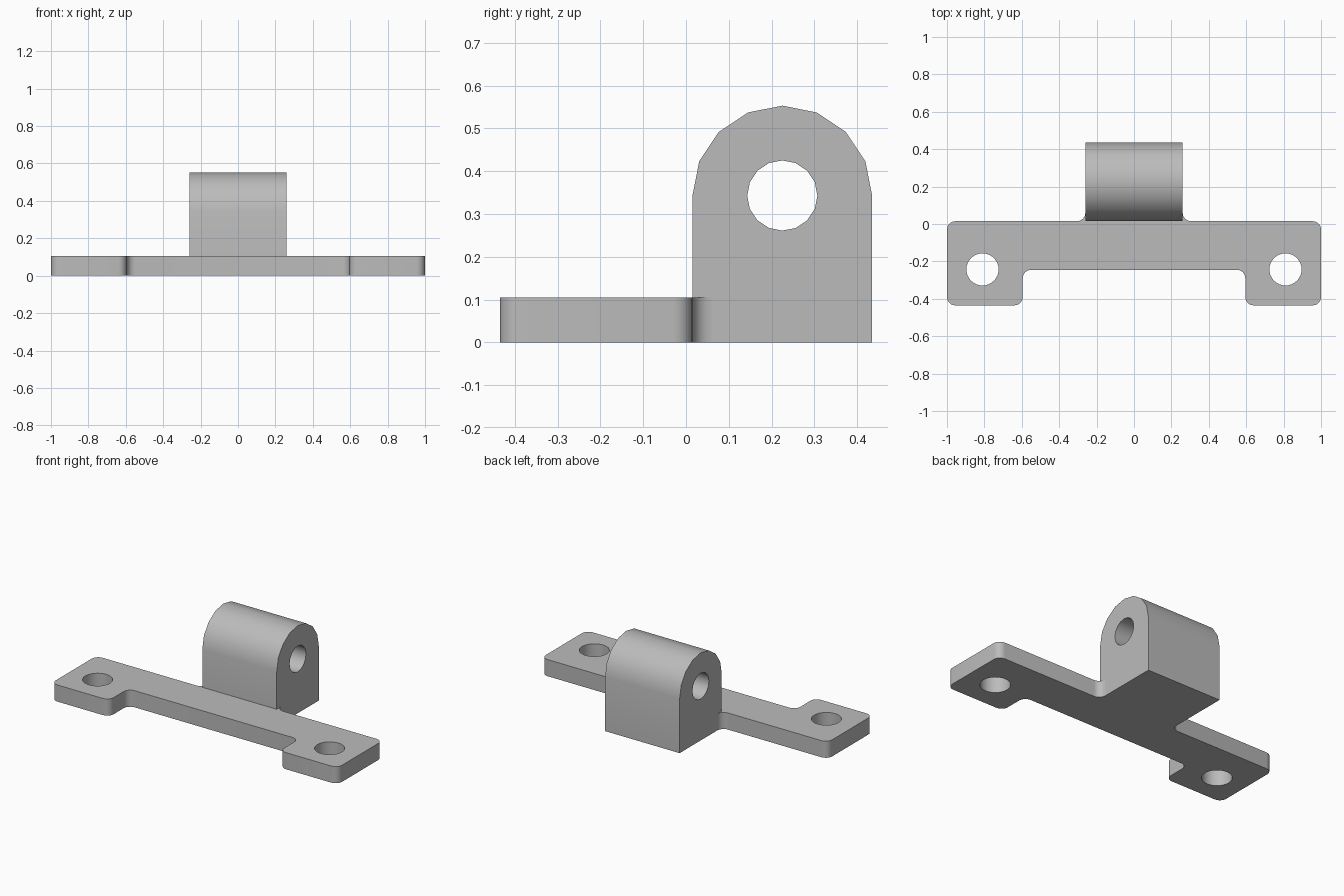
import bpy
import bmesh
from math import cos, sin, pi, radians
from mathutils import Vector

cube = bpy.data.objects.get("Cube")
if cube:
    bpy.data.objects.remove(cube, do_unlink=True)

GREY = (0.5, 0.5, 0.5, 1.0)
grey = bpy.data.materials.new("plain grey")
grey.use_nodes = True
grey.diffuse_color = GREY
grey.node_tree.nodes["Principled BSDF"].inputs["Base Color"].default_value = GREY

PLATE_HEIGHT = 0.105
BLOCK_HALF_WIDTH = 0.26
BLOCK_FRONT = 0.015
ROUNDING = 0.045


def arc(cx, cy, r, start, end, steps):
    return [Vector((cx + r * cos(start + (end - start) * i / steps),
                    cy + r * sin(start + (end - start) * i / steps)))
            for i in range(steps + 1)]


def circle(cx, cy, r, sides):
    return arc(cx, cy, r, 0, 2 * pi, sides)[:-1]


def rounded(before, corner, after, r, steps=6):
    """Points of a fillet replacing one right-angled corner."""
    a = (before - corner).normalized()
    b = (after - corner).normalized()
    centre = corner + r * (a + b)
    turn = [pi / 2 * i / steps for i in range(steps + 1)]
    return [centre - r * (b * cos(t) + a * sin(t)) for t in turn]


def extruded(name, loops, place, offset):
    """Fill an outline with holes and extrude it into a solid."""
    bm = bmesh.new()
    edges = []
    for loop in loops:
        verts = [bm.verts.new(place(p)) for p in loop]
        edges += [bm.edges.new((v, verts[i - 1])) for i, v in enumerate(verts)]
    bmesh.ops.triangle_fill(bm, edges=edges, use_beauty=True)
    result = bmesh.ops.extrude_face_region(bm, geom=bm.faces[:],
                                           use_keep_orig=True)
    moved = [g for g in result["geom"] if isinstance(g, bmesh.types.BMVert)]
    bmesh.ops.translate(bm, verts=moved, vec=offset)
    bmesh.ops.recalc_face_normals(bm, faces=bm.faces[:])
    mesh = bpy.data.meshes.new(name)
    bm.to_mesh(mesh)
    bm.free()
    mesh.materials.append(grey)
    obj = bpy.data.objects.new(name, mesh)
    bpy.context.collection.objects.link(obj)
    bpy.ops.object.select_all(action="DESELECT")
    obj.select_set(True)
    bpy.context.view_layer.objects.active = obj
    bpy.ops.object.shade_smooth_by_angle(angle=radians(30))
    return obj


# Base plate: half outline with rounded corners, mirrored across x
corners = [Vector(p) for p in (
    (0, -0.245), (0.595, -0.245), (0.595, -0.435), (1, -0.435),
    (1, BLOCK_FRONT), (BLOCK_HALF_WIDTH, BLOCK_FRONT), (BLOCK_HALF_WIDTH, 1))]
half = []
for before, corner, after in zip(corners, corners[1:], corners[2:]):
    half += rounded(before, corner, after, ROUNDING)
half.append(Vector((BLOCK_HALF_WIDTH, BLOCK_FRONT)))
outline = half + [Vector((-p.x, p.y)) for p in reversed(half)]
screw_holes = [circle(side * 0.81, -0.243, 0.086, 32) for side in (-1, 1)]
extruded("base_plate", [outline] + screw_holes,
         lambda p: (p.x, p.y, 0), (0, 0, PLATE_HEIGHT))

# Pivot block: arched side profile with a through bore
AXIS_Y, AXIS_Z, ARCH = 0.225, 0.343, 0.21
profile = arc(AXIS_Y, AXIS_Z, ARCH, 0, pi, 8)
profile += [Vector((AXIS_Y - ARCH, 0)), Vector((AXIS_Y + ARCH, 0))]
bore = circle(AXIS_Y, AXIS_Z, 0.082, 16)
extruded("pivot_block", [profile, bore],
         lambda p: (-BLOCK_HALF_WIDTH, p.x, p.y), (2 * BLOCK_HALF_WIDTH, 0, 0))
